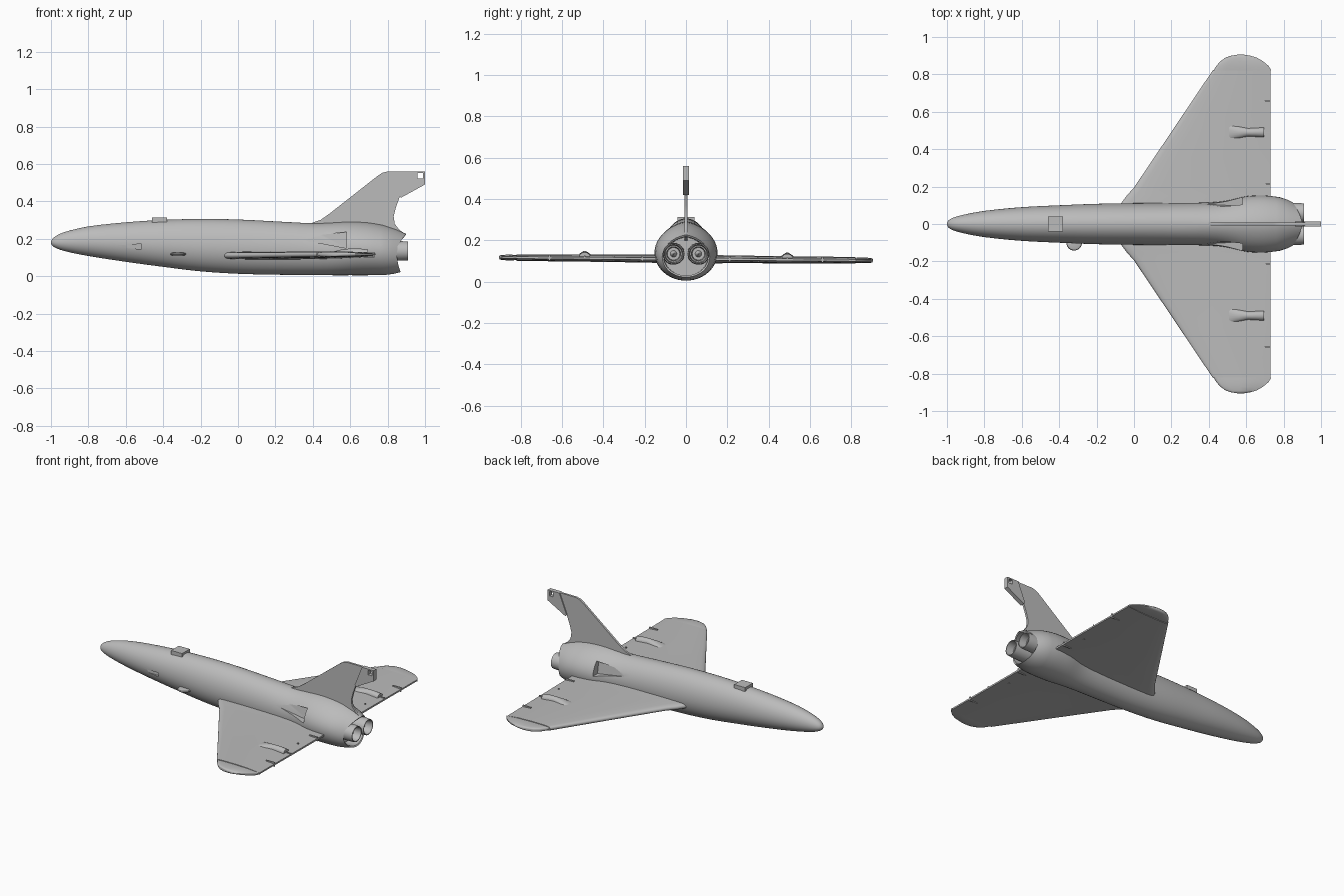
import bpy, bmesh, math
from mathutils import Vector

if "Cube" in bpy.data.objects:
    bpy.data.objects.remove(bpy.data.objects["Cube"])

grey = bpy.data.materials.new("airframe grey")
grey.diffuse_color = (0.5, 0.5, 0.5, 1)
grey.use_nodes = True
grey.node_tree.nodes["Principled BSDF"].inputs["Base Color"].default_value = grey.diffuse_color
ROLL = -0.008  # slight sideways lean of the wings


def make(name, verts, faces, angle=35):
    bm = bmesh.new()
    vs = [bm.verts.new(v) for v in verts]
    for f in faces:
        bm.faces.new([vs[i] for i in f])
    bmesh.ops.remove_doubles(bm, verts=bm.verts, dist=1e-5)
    bmesh.ops.recalc_face_normals(bm, faces=bm.faces)
    me = bpy.data.meshes.new(name)
    bm.to_mesh(me)
    bm.free()
    ob = bpy.data.objects.new(name, me)
    bpy.context.collection.objects.link(ob)
    me.materials.append(grey)
    smooth(ob, angle)
    return ob


def smooth(ob, angle=35):
    bpy.ops.object.select_all(action='DESELECT')
    ob.select_set(True)
    bpy.context.view_layer.objects.active = ob
    bpy.ops.object.shade_smooth_by_angle(angle=math.radians(angle))


def loft(name, rings, angle=35):
    n = len(rings[0])
    verts = [p for r in rings for p in r]
    faces = [(k * n + i, k * n + (i + 1) % n, (k + 1) * n + (i + 1) % n, (k + 1) * n + i)
             for k in range(len(rings) - 1) for i in range(n)]
    faces += [tuple(range(n)), tuple(range(len(verts) - n, len(verts)))]
    return make(name, verts, faces, angle)


def plate(name, outline, half, y0=0, angle=35):
    """Side profile (x, z) given thickness across y."""
    return loft(name, [[(x, y0 + s, z) for x, z in outline] for s in (-half, half)], angle)


def box(name, x0, x1, y0, y1, z0, z1):
    return plate(name, [(x0, z0), (x1, z0), (x1, z1), (x0, z1)], (y1 - y0) / 2, (y0 + y1) / 2)


def spline(rows, steps):
    out = []
    for i in range(len(rows) - 1):
        a, b, c, d = (Vector(rows[max(0, min(len(rows) - 1, j))]) for j in range(i - 1, i + 3))
        for s in range(steps):
            t = s / steps
            out.append(0.5 * (2 * b + (c - a) * t + (2 * a - 5 * b + 4 * c - d) * t * t
                              + (3 * b - a - 3 * c + d) * t ** 3))
    return out + [Vector(rows[-1])]


def cut(ob, cutter):
    mod = ob.modifiers.new("cut", 'BOOLEAN')
    mod.object, mod.operation, mod.solver = cutter, 'DIFFERENCE', 'EXACT'
    bpy.context.view_layer.objects.active = ob
    bpy.ops.object.modifier_apply(modifier="cut")
    bpy.data.objects.remove(cutter)


# Fuselage: rows of x, bottom z, top z, half width
N = 48
rows = [(-1, .175, .185, .005), (-.985, .157, .207, .025), (-.93, .135, .235, .045),
        (-.8, .108, .266, .07), (-.6, .077, .288, .09), (-.4, .05, .301, .1),
        (-.2, .026, .306, .108), (0, .013, .303, .111), (.2, .008, .293, .112),
        (.4, .006, .283, .115), (.5, .005, .286, .125), (.6, .005, .291, .148),
        (.7, .005, .286, .152), (.78, .006, .272, .143)]


def hull_ring(x, lo, hi, w, sweep=0):
    mid = lo + (hi - lo) * .48
    p = 1 + .3 * min(1, max(0, (x - .3) / .3))  # rear sections are pointed on top
    ring = []
    for i in range(N):
        a = 2 * math.pi * i / N
        c, s = math.cos(a), math.sin(a)
        e = p if s > 0 else 1
        ring.append((x + sweep * s * s * (1 if s > 0 else .4),
                     math.copysign(abs(c) ** e * w, c), mid + s * ((hi - mid) if s > 0 else (mid - lo))))
    return ring


rings = [hull_ring(*r) for r in spline(rows, 3)]
rings += [hull_ring(.82, .012, .25, .13, .025), hull_ring(.85, .022, .226, .115, .05),
          hull_ring(.845, .03, .217, .108, .05), hull_ring(.79, .03, .215, .105)]
fuselage = loft("fuselage", rings)

# Side air inlets cut into the cowl
for s in (1, -1):
    front = [(.37, s * y, z) for y, z in ((.107, .19), (.3, .19), (.3, .213), (.103, .213))]
    rear = [(.58, s * y, z) for y, z in ((.095, .15), (.3, .15), (.3, .236), (.08, .236))]
    cut(fuselage, loft("inlet_cutter", [front, rear]))
# Small scoop on one side of the nose
cut(fuselage, loft("scoop_cutter", [[(-.605, -y, z) for y, z in ((.09, .152), (.2, .152), (.2, .168), (.09, .168))],
                                    [(-.515, -y, z) for y, z in ((.075, .144), (.2, .144), (.2, .172), (.075, .172))]]))
smooth(fuselage)

# Twin hollow exhaust nozzles
for side, s in (("left", 1), ("right", -1)):
    prof = [(.785, .053), (.88, .052), (.91, .05), (.91, .045), (.86, .04), (.86, .034),
            (.82, .03), (.82, .016), (.85, .002)]
    loft(side + "_nozzle", [[(x, s * .06 + r * math.cos(a), .135 + r * math.sin(a))
                             for a in (2 * math.pi * i / 32 for i in range(32))] for x, r in prof])


# Wings: section shape as chord fraction and relative half thickness
section = [(0, .15), (.006, .5), (.02, .75), (.06, .9), (.2, 1), (.45, 1), (.75, .8), (1, .3)]


def wing_ring(y, x0, x1, t, s):
    top = [(x0 + (x1 - x0) * u, s * y, .11 + h * t + ROLL * s * y) for u, h in section]
    low = [(x, yy, 2 * (.11 + ROLL * s * y) - z) for x, yy, z in reversed(top)]
    return top + low


for side, s in (("left", 1), ("right", -1)):
    span = [(.05, -.1, .73, .022), (.11, -.07, .73, .021), (.15, -.04, .73, .02),
            (.195, 0, .73, .019), (.5, .205, .73, .017), (.82, .42, .73, .016)]
    loft(side + "_wing", [wing_ring(*r, s) for r in span], 40)
    tip = [(.82, .425, .735, .012), (.845, .44, .72, .014), (.87, .462, .69, .0135),
           (.89, .49, .655, .012), (.9, .52, .62, .01), (.905, .55, .59, .004)]
    loft(side + "_wing_tip", [wing_ring(*r, s) for r in tip], 40)

    # Flared actuator fairing with a short rod
    y0 = s * .49
    z0 = .118 + ROLL * y0
    flare = [(.5, .036, .003), (.51, .04, .01), (.56, .032, .022), (.61, .022, .027),
             (.65, .024, .026), (.695, .026, .02)]
    loft(side + "_actuator_fairing", [[(x, y0 + w * math.cos(a), z0 + h * math.sin(a))
         for a in (math.pi * i / 10 for i in range(11))] for x, w, h in flare])
    box(side + "_actuator_rod", .69, .73, y0 - .003, y0 + .003, z0 - .006, z0 + .004)
    # Control surface hinges
    for k, (y, x) in enumerate(((.212, .67), (.35, .68), (.66, .67))):
        yy = s * y
        z = .11 + ROLL * yy
        box(f"{side}_hinge_{k}", x, .73 if k != 1 else .687, yy - .004, yy + .004, z - .013, z + .015)

# Tail fin with a thicker trailing block
fin = [(.37, .26), (.4, .287), (.44, .3), (.49, .335), (.745, .535), (.77, .552), (.8, .56), (.92, .56),
       (.865, .425), (.845, .37), (.832, .32), (.838, .28), (.86, .25), (.9, .222), (.8, .2), (.5, .2)]
plate("tail_fin", fin, .007)
block = plate("fin_trailing_block", [(.915, .56), (1, .56), (1, .49), (.872, .42), (.862, .43)], .014)
cut(block, box("light_cutter", .96, .988, -.1, .1, .523, .552))
smooth(block)

# Top sensor box and side blister
box("dorsal_box", -.46, -.38, -.04, .04, .28, .314)
loft("side_blister", [[(-.32 + r * math.cos(a), -.1 + r * math.sin(a), z)
     for a in (2 * math.pi * i / 32 for i in range(32))]
     for z, r in ((.11, .03), (.113, .039), (.118, .042), (.123, .039), (.126, .03))])
